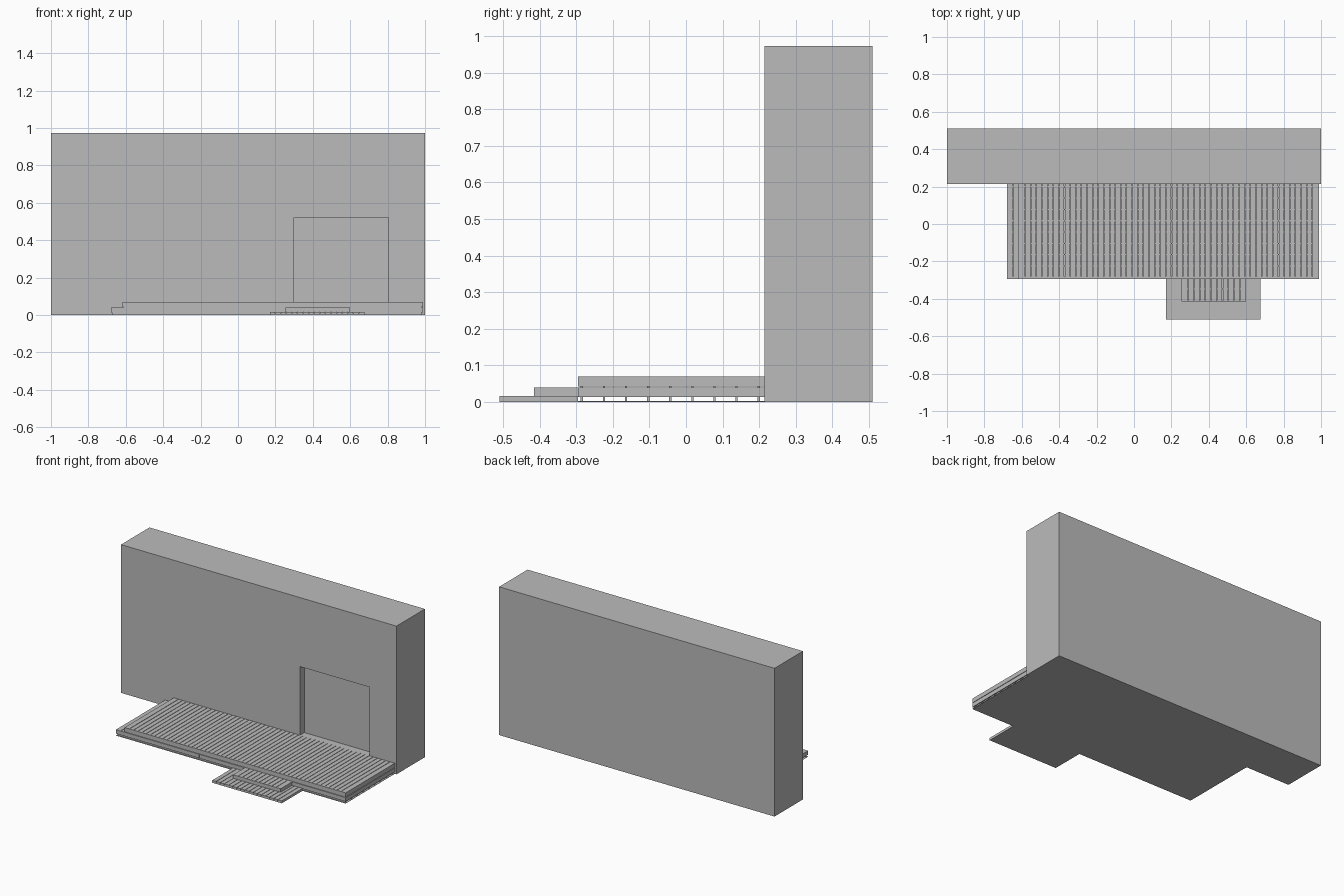
import bpy, bmesh
from mathutils import Vector

cube = bpy.data.objects.get("Cube")
if cube:
    bpy.data.objects.remove(cube)

grey = bpy.data.materials.new("plain grey")
grey.use_nodes = True
grey.diffuse_color = (0.5, 0.5, 0.5, 1)
grey.node_tree.nodes["Principled BSDF"].inputs["Base Color"].default_value = (0.5, 0.5, 0.5, 1)


def add_box(bm, x0, x1, y0, y1, z0, z1):
    verts = bmesh.ops.create_cube(bm, size=1)["verts"]
    for v in verts:
        v.co = Vector((x1 if v.co.x > 0 else x0,
                       y1 if v.co.y > 0 else y0,
                       z1 if v.co.z > 0 else z0))


def finish(name, bm):
    mesh = bpy.data.meshes.new(name)
    bm.to_mesh(mesh)
    bm.free()
    mesh.materials.append(grey)
    obj = bpy.data.objects.new(name, mesh)
    bpy.context.collection.objects.link(obj)
    return obj


def boxes(name, *bounds):
    bm = bmesh.new()
    for b in bounds:
        add_box(bm, *b)
    return finish(name, bm)


def boards(name, x0, x1, y0, y1, z0, z1, count, gap=0.003):
    """Row of planks running front to back."""
    pitch = (x1 - x0 + gap) / count
    return boxes(name, *[(x0 + i * pitch, x0 + (i + 1) * pitch - gap, y0, y1, z0, z1)
                         for i in range(count)])


# House block with a recessed doorway
WALL = 0.215
DOOR = dict(x0=0.30, x1=0.805, z0=0.07, z1=0.52)
bm = bmesh.new()
add_box(bm, -1, 1, WALL, 0.51, 0, 0.973)
for co, no in (((DOOR["x0"], 0, 0), (1, 0, 0)), ((DOOR["x1"], 0, 0), (1, 0, 0)),
               ((0, 0, DOOR["z0"]), (0, 0, 1)), ((0, 0, DOOR["z1"]), (0, 0, 1))):
    front = [f for f in bm.faces if abs(f.calc_center_median().y - WALL) < 1e-4]
    geom = front + list({e for f in front for e in f.edges}) + list({v for f in front for v in f.verts})
    bmesh.ops.bisect_plane(bm, geom=geom, plane_co=co, plane_no=no)
for f in list(bm.faces):
    c = f.calc_center_median()
    if abs(c.y - WALL) < 1e-4 and DOOR["x0"] < c.x < DOOR["x1"] and DOOR["z0"] < c.z < DOOR["z1"]:
        out = bmesh.ops.extrude_face_region(bm, geom=[f])["geom"]
        bmesh.ops.translate(bm, vec=(0, 0.045, 0),
                            verts=[v for v in out if isinstance(v, bmesh.types.BMVert)])
        if f.is_valid:
            bmesh.ops.delete(bm, geom=[f], context="FACES_ONLY")
        break
bmesh.ops.recalc_face_normals(bm, faces=bm.faces)
finish("house_block", bm)

# Deck: ground sheet, joists, two tiers of planks and their edge boards
LEFT, TIER, RIGHT, FRONT = -0.68, -0.617, 0.988, -0.295
T = 0.006
boxes("deck_ground_sheet", (LEFT, RIGHT, FRONT, WALL, 0, 0.002))
joist_rows = [-0.288 + 0.0605 * i for i in range(9)]
boxes("lower_joists", *[(LEFT + T, RIGHT - T, y, y + T, 0, 0.032) for y in joist_rows])
boxes("upper_joists", *[(TIER + T, RIGHT - T, y, y + T, 0.032, 0.062) for y in joist_rows])
boards("lower_side_planks", LEFT + T, TIER, FRONT + T, WALL, 0.032, 0.039, 2)
boards("deck_planks", TIER + T, RIGHT - T, FRONT + T, WALL, 0.062, 0.07, 53)
boxes("lower_edge_boards",
      (LEFT, -0.0755, FRONT, FRONT + T, 0.013, 0.039),
      (-0.0745, RIGHT, FRONT, FRONT + T, 0.013, 0.039),
      (LEFT, LEFT + T, FRONT + T, WALL, 0.013, 0.039),
      (RIGHT - T, RIGHT, FRONT + T, WALL, 0.013, 0.039))
boxes("upper_edge_boards",
      (TIER, RIGHT, FRONT, FRONT + T, 0.042, 0.07),
      (TIER, TIER + T, FRONT + T, WALL, 0.042, 0.07),
      (RIGHT - T, RIGHT, FRONT + T, WALL, 0.042, 0.07))

# Entrance steps in front of the deck
boxes("bottom_step_base", (0.17, 0.675, -0.51, FRONT, 0, 0.008))
boards("bottom_step_planks", 0.17, 0.675, -0.51, FRONT, 0.008, 0.016, 17)
boxes("top_step_frame", (0.255, 0.60, -0.415, -0.409, 0.016, 0.039),
      (0.255, 0.261, -0.409, FRONT, 0.016, 0.039),
      (0.594, 0.60, -0.409, FRONT, 0.016, 0.039),
      (0.261, 0.594, -0.35, -0.344, 0.016, 0.031))
boards("top_step_planks", 0.261, 0.594, -0.409, FRONT, 0.031, 0.039, 11)
